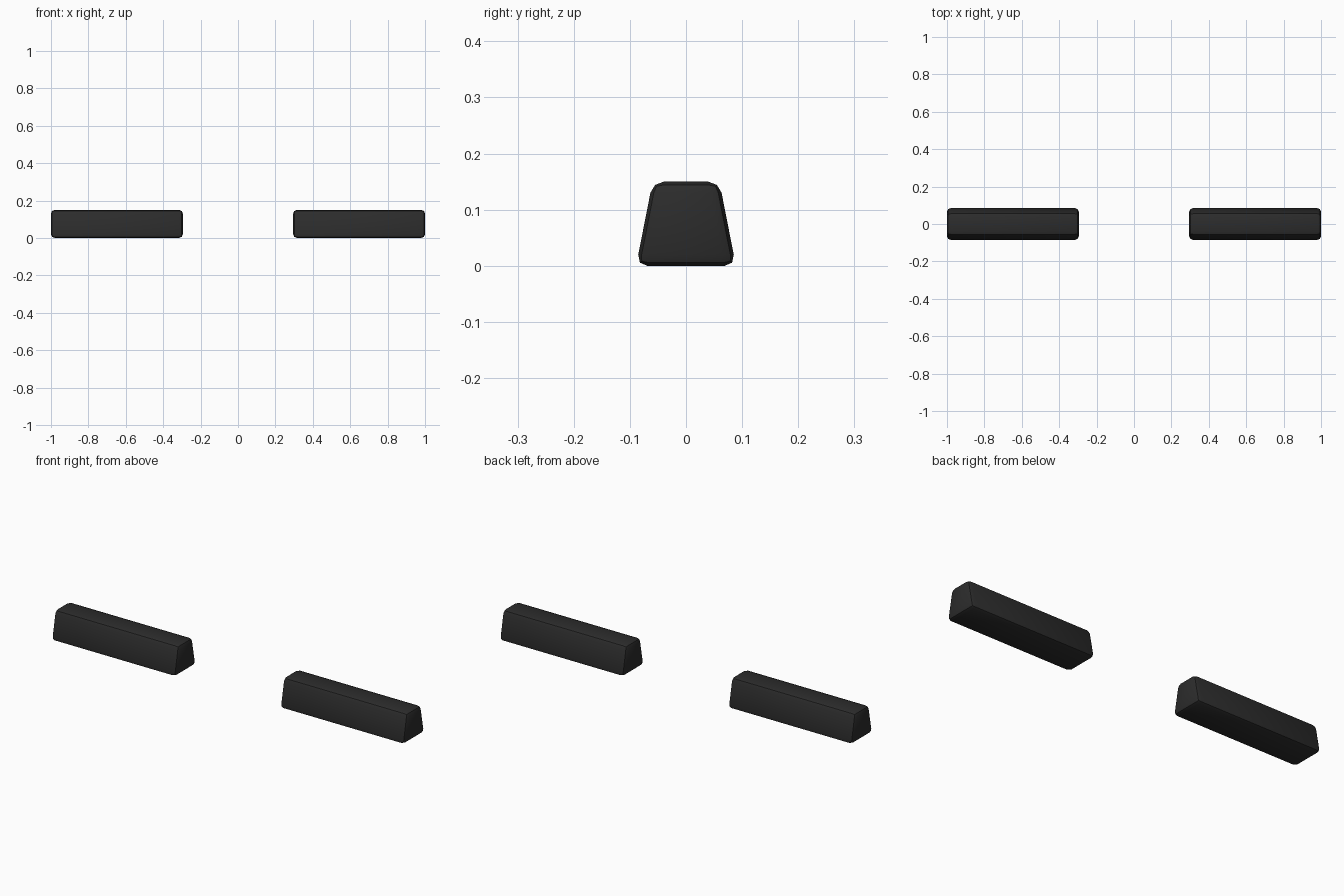
import bpy, bmesh, math

if "Cube" in bpy.data.objects:
    bpy.data.objects.remove(bpy.data.objects["Cube"])

rubber = bpy.data.materials.new("black_rubber")
rubber.diffuse_color = (0.025, 0.025, 0.025, 1)
rubber.use_nodes = True
rubber.node_tree.nodes["Principled BSDF"].inputs["Base Color"].default_value = rubber.diffuse_color

X_IN, X_OUT, HEIGHT = 0.295, 1.0, 0.15
BOTTOM, TOP = 0.089, 0.0595  # half depths before rounding


def stop_block(name, x0, x1):
    # Trapezoid profile extruded along x
    profile = [(-BOTTOM, 0), (BOTTOM, 0), (TOP, HEIGHT), (-TOP, HEIGHT)]
    bm = bmesh.new()
    face = bm.faces.new([bm.verts.new((x0, y, z)) for y, z in profile])
    ext = bmesh.ops.extrude_face_region(bm, geom=[face])
    verts = [v for v in ext["geom"] if isinstance(v, bmesh.types.BMVert)]
    bmesh.ops.translate(bm, verts=verts, vec=(x1 - x0, 0, 0))
    bmesh.ops.recalc_face_normals(bm, faces=bm.faces)
    # Rounded edges
    bmesh.ops.bevel(bm, geom=bm.edges[:], offset=0.02, offset_type='OFFSET',
                    segments=2, profile=0.5, affect='EDGES')
    mesh = bpy.data.meshes.new(name)
    bm.to_mesh(mesh)
    bm.free()
    mesh.materials.append(rubber)
    obj = bpy.data.objects.new(name, mesh)
    bpy.context.collection.objects.link(obj)
    bpy.ops.object.select_all(action='DESELECT')
    obj.select_set(True)
    bpy.context.view_layer.objects.active = obj
    bpy.ops.object.shade_smooth_by_angle(angle=math.radians(30))


# Left and right wheel stop blocks
stop_block("left_stop_block", -X_OUT, -X_IN)
stop_block("right_stop_block", X_IN, X_OUT)
